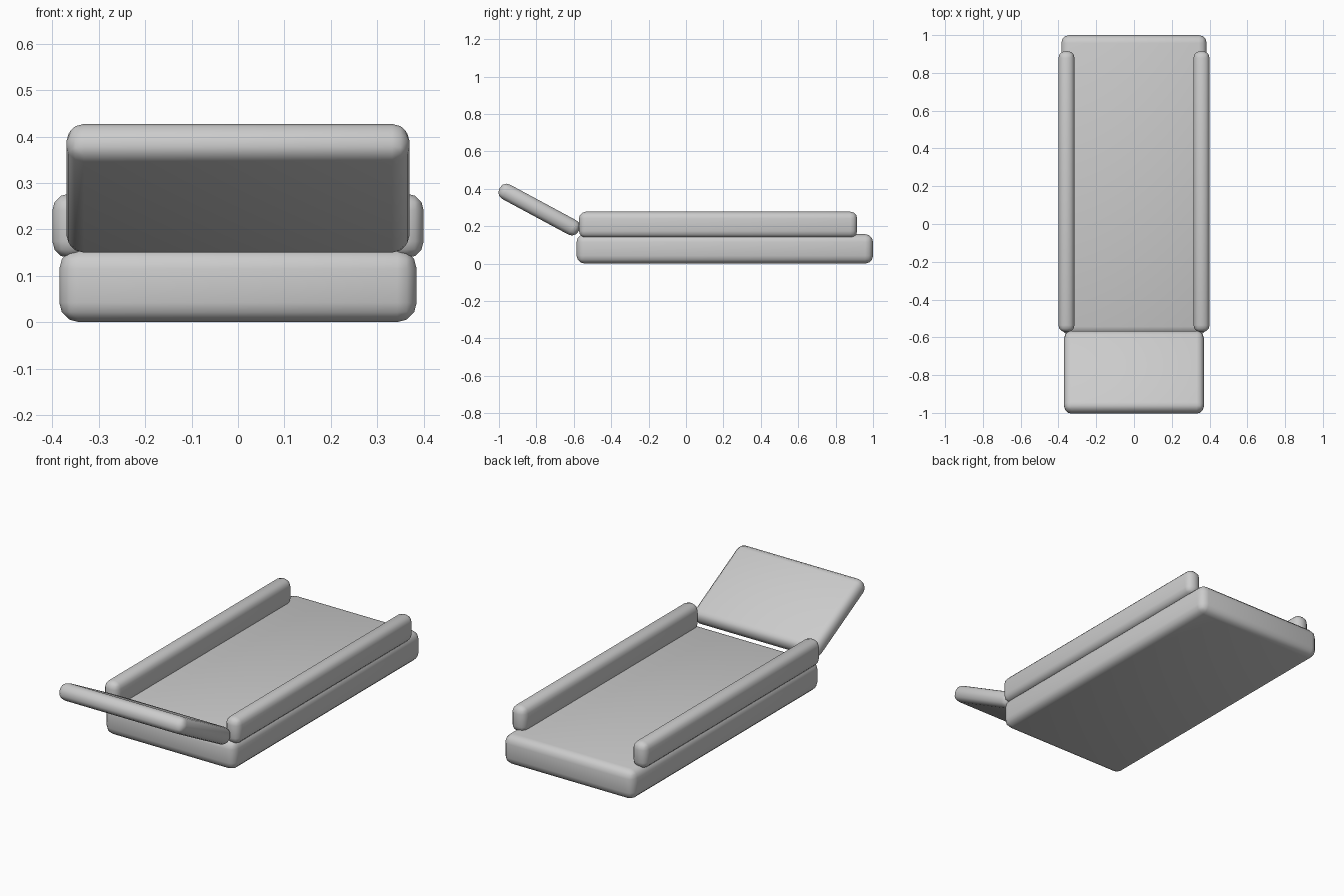
import bpy
import math
from mathutils import Vector

cube = bpy.data.objects.get("Cube")
if cube:
    bpy.data.objects.remove(cube, do_unlink=True)

grey = bpy.data.materials.new("plain grey")
grey.use_nodes = True
colour = (0.6, 0.6, 0.6, 1)
grey.diffuse_color = colour
grey.node_tree.nodes["Principled BSDF"].inputs["Base Color"].default_value = colour


def cushion(name, low, high, bevel, tilt=0):
    """Soft-edged box between two corners, tilted about x."""
    low, high = Vector(low), Vector(high)
    bpy.ops.mesh.primitive_cube_add(size=1, location=(low + high) / 2)
    obj = bpy.context.object
    obj.name = name
    obj.scale = high - low
    bpy.ops.object.transform_apply(location=False, rotation=False, scale=True)
    obj.rotation_euler.x = tilt
    mod = obj.modifiers.new("rounded edges", "BEVEL")
    mod.width = bevel
    mod.segments = 3
    obj.data.materials.append(grey)
    bpy.ops.object.shade_smooth()
    return obj


# Long flat base
cushion("base", (-0.385, -0.585, 0), (0.385, 1, 0.157), 0.042)

# Side rails
for side, name in ((-1, "right_rail"), (1, "left_rail")):
    xs = sorted((side * 0.315, side * 0.4))
    cushion(name, (xs[0], -0.572, 0.138), (xs[1], 0.915, 0.277), 0.036)

# Tilted headrest board
cushion("headrest", (-0.37, -1.025, 0.245), (0.37, -0.545, 0.332), 0.038,
        math.radians(-28.3))
